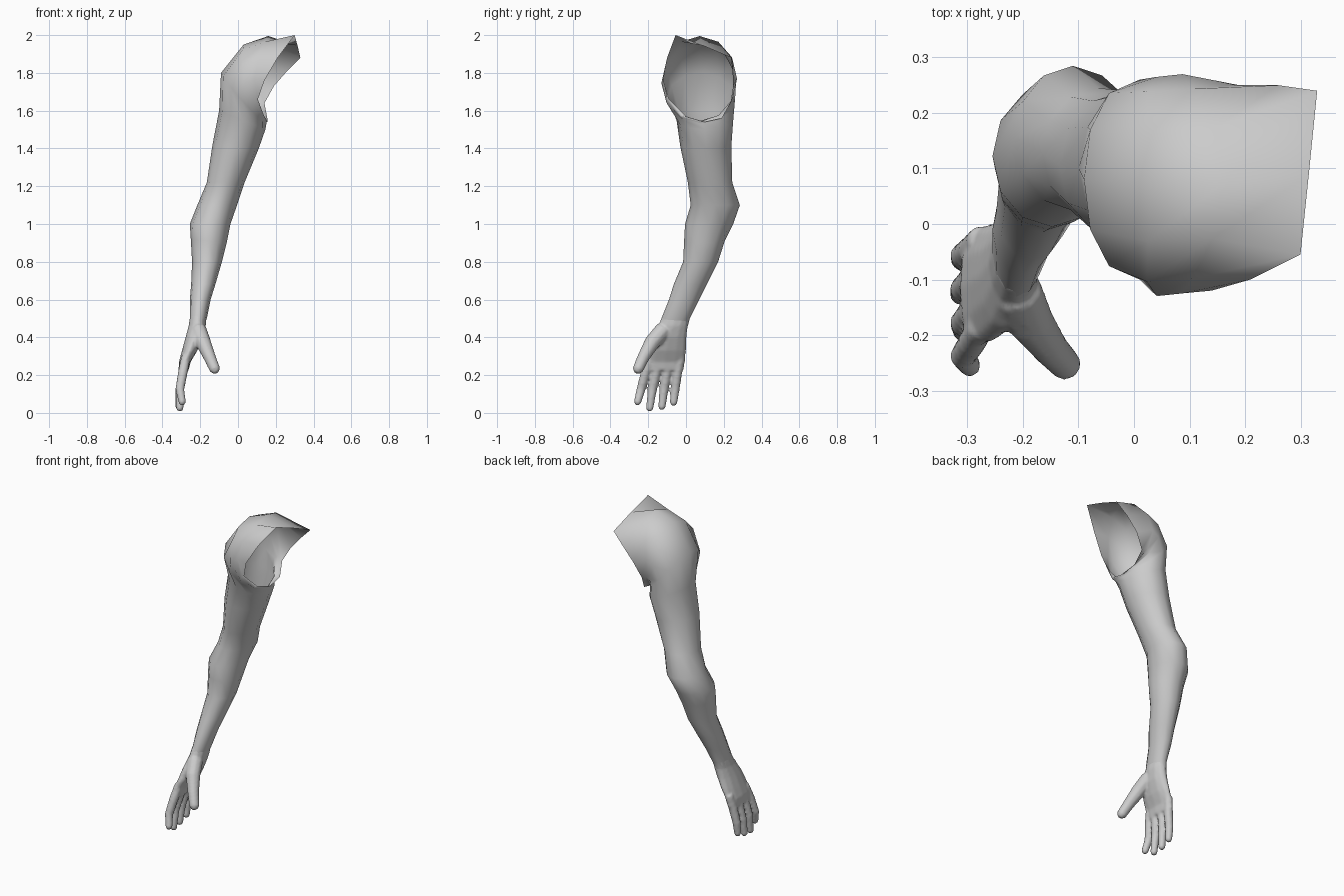
import bpy, bmesh, math
from mathutils import Vector

cube = bpy.data.objects.get("Cube")
if cube:
    bpy.data.objects.remove(cube, do_unlink=True)

skin = bpy.data.materials.new("light grey")
skin.use_nodes = True
grey = (0.6, 0.6, 0.6, 1)
skin.diffuse_color = grey
skin.node_tree.nodes["Principled BSDF"].inputs["Base Color"].default_value = grey

SEG = 12


def ring(xi, zi, xo, zo, yf, yb, bow=0):
    """Oval section between an inner and an outer point, with front and back limits."""
    pts = []
    for k in range(SEG):
        a = math.tau * k / SEG
        t = (1 - math.cos(a)) / 2
        y = (yf + yb) / 2 - math.sin(a) * (yb - yf) / 2
        pts.append(Vector((xo + (xi - xo) * t - bow * math.sin(a) ** 2, y, zo + (zi - zo) * t)))
    return pts


def loft(bm, rings, cap_start=False, cap_end=False):
    loops = [[bm.verts.new(p) for p in r] for r in rings]
    n = len(loops[0])
    for lo, hi in zip(loops, loops[1:]):
        for k in range(n):
            bm.faces.new((lo[k], lo[(k + 1) % n], hi[(k + 1) % n], hi[k]))
    if cap_start:
        bm.faces.new(loops[0][::-1])
    if cap_end:
        bm.faces.new(loops[-1])


def digit(bm, path, radii):
    """Tapered tube with a rounded tip along a path."""
    path = [Vector(p) for p in path]
    last = (path[-1] - path[-2]).normalized()
    path.append(path[-1] + last * radii[-1] * 0.7)
    radii = list(radii) + [radii[-1] * 0.55]
    rings = []
    for i, (p, r) in enumerate(zip(path, radii)):
        d = (path[min(i + 1, len(path) - 1)] - path[max(i - 1, 0)]).normalized()
        u = d.cross(Vector((1, 0, 0))).normalized()
        v = d.cross(u)
        rings.append([p + r * (u * math.cos(math.tau * k / 10) + v * math.sin(math.tau * k / 10))
                      for k in range(10)])
    loft(bm, rings, True, True)


def finish(bm, name):
    bmesh.ops.recalc_face_normals(bm, faces=bm.faces)
    for f in bm.faces:
        f.smooth = True
    mesh = bpy.data.meshes.new(name)
    bm.to_mesh(mesh)
    bm.free()
    mesh.materials.append(skin)
    obj = bpy.data.objects.new(name, mesh)
    bpy.context.collection.objects.link(obj)
    return obj


# Arm: open shoulder edge, then sections down to the wrist
shoulder_edge = [Vector(p) for p in (
    (.315, .09, 1.945), (.30, -.055, 2), (.21, -.1, 1.88), (.14, -.12, 1.76),
    (.105, -.09, 1.66), (.13, 0, 1.57), (.155, .1, 1.54), (.155, .19, 1.56),
    (.14, .235, 1.64), (.19, .25, 1.73), (.26, .25, 1.81), (.33, .24, 1.88))]
sections = (
    (.154, 1.545, .16, 1.995, -.125, .27, .07),
    (.152, 1.54, .03, 1.95, -.13, .265, .05),
    (.15, 1.53, -.09, 1.8, -.1, .26, .02),
    (.145, 1.5, -.1, 1.6, -.05, .25),
    (.11, 1.4, -.135, 1.42, -.03, .24),
    (.035, 1.22, -.165, 1.22, .01, .245),
    (-.005, 1.1, -.215, 1.1, .025, .285),
    (-.04, 1, -.255, 1, -.005, .25),
    (-.06, .9, -.25, .92, -.01, .205),
    (-.085, .8, -.243, .8, -.015, .17),
    (-.12, .68, -.248, .68, -.065, .11),
    (-.145, .6, -.255, .6, -.09, .07),
    (-.165, .5, -.255, .5, -.13, .02),
    (-.18, .46, -.26, .46, -.14, .01),
)
bm = bmesh.new()
loft(bm, [shoulder_edge] + [ring(*s) for s in sections])
finish(bm, "arm")

# Hand: palm, four fingers and thumb fused into one skin
bm = bmesh.new()
palm = (
    (-.167, .52, -.253, .52, -.122, .022),
    (-.17, .46, -.262, .46, -.15, .01),
    (-.185, .4, -.278, .4, -.19, .004),
    (-.215, .33, -.297, .33, -.212, .002),
    (-.25, .27, -.313, .27, -.222, -.004),
    (-.262, .225, -.315, .225, -.225, -.01),
)
loft(bm, [ring(*s) for s in palm], True, True)
# knuckle y, tip y, tip x, tip z
for ky, ty, tx, tz in ((-.195, -.257, -.295, .055), (-.143, -.193, -.308, .022),
                       (-.09, -.128, -.312, .03), (-.037, -.066, -.31, .052)):
    digit(bm, ((-.275, ky + .01, .3), (-.292, ky * .7 + ty * .3, .215),
               (-.308, ky * .3 + ty * .7, .125), (tx, ty, tz)),
      (.025, .026, .024, .02))
digit(bm, ((-.21, -.12, .44), (-.185, -.178, .375), (-.15, -.225, .295), (-.122, -.255, .23)),
      (.045, .042, .033, .029))
hand = finish(bm, "hand")
fuse = hand.modifiers.new("Fuse", 'REMESH')
fuse.mode = 'VOXEL'
fuse.voxel_size = 0.007
fuse.use_smooth_shade = True
soften = hand.modifiers.new("Soften", 'SMOOTH')
soften.factor = 0.5
soften.iterations = 5
